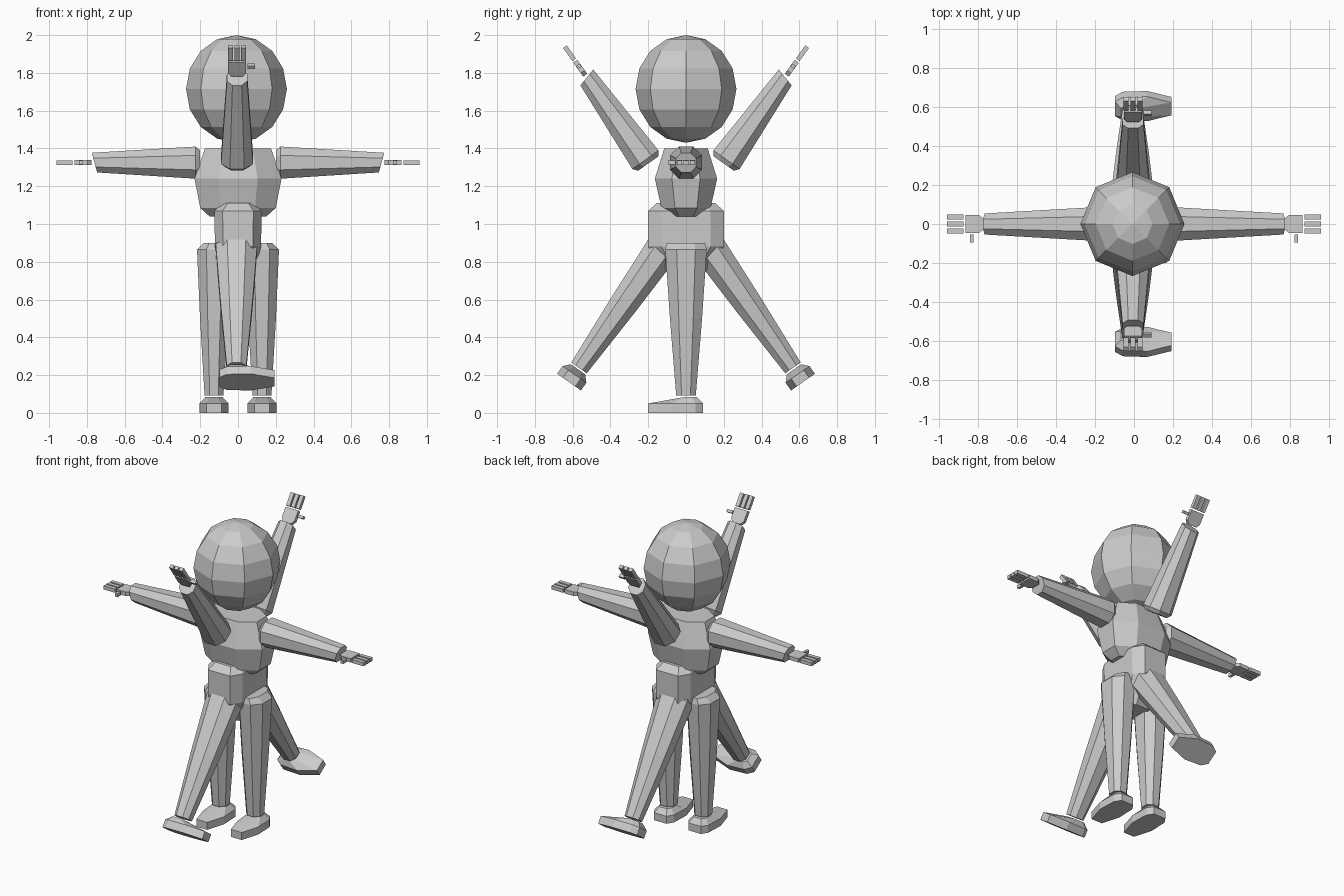
import bpy, bmesh
from math import radians
from mathutils import Matrix, Vector

cube = bpy.data.objects.get("Cube")
if cube:
    bpy.data.objects.remove(cube, do_unlink=True)

grey = bpy.data.materials.new("plain_grey")
grey.use_nodes = True
grey.diffuse_color = (0.6, 0.6, 0.6, 1)
grey.node_tree.nodes["Principled BSDF"].inputs["Base Color"].default_value = (0.6, 0.6, 0.6, 1)


def finish(name, bm, matrix):
    bm.transform(matrix)
    bmesh.ops.recalc_face_normals(bm, faces=bm.faces)
    mesh = bpy.data.meshes.new(name)
    bm.to_mesh(mesh)
    bm.free()
    mesh.materials.append(grey)
    obj = bpy.data.objects.new(name, mesh)
    bpy.context.collection.objects.link(obj)
    return obj


def bridge(bm, loops):
    """Skin a stack of equal loops and cap both ends."""
    rings = [[bm.verts.new(p) for p in loop] for loop in loops]
    for a, b in zip(rings, rings[1:]):
        for i in range(len(a)):
            j = (i + 1) % len(a)
            bm.faces.new((a[i], a[j], b[j], b[i]))
    bm.faces.new(rings[0][::-1])
    bm.faces.new(rings[-1])


def octagon(z, hx, hy, tilt=0, cut=0.45):
    pts = [(hx, -hy * cut), (hx, hy * cut), (hx * cut, hy), (-hx * cut, hy),
           (-hx, hy * cut), (-hx, -hy * cut), (-hx * cut, -hy), (hx * cut, -hy)]
    return [(x, y, z + tilt * x) for x, y in pts]


def loft(name, rings, matrix=Matrix()):
    bm = bmesh.new()
    bridge(bm, [octagon(*r) for r in rings])
    return finish(name, bm, matrix)


def slab(bm, outline, half):
    bridge(bm, [[(x, y, z) for x, y in outline] for z in (-half, half)])


def block(bm, x0, x1, y0, y1, half):
    slab(bm, [(x0, y0), (x1, y0), (x1, y1), (x0, y1)], half)


def arm(name, matrix):
    """Tapered arm along local +x, with a flat hand whose thumb points to -y."""
    along_x = Matrix.Rotation(radians(90), 4, 'Y')
    loft(name + "_arm", [(0, 0.065, 0.065), (0.025, 0.085, 0.085),
                         (0.56, 0.052, 0.054, -0.28)], matrix @ along_x)
    bm = bmesh.new()
    slab(bm, [(0.575, -0.03), (0.597, -0.047), (0.665, -0.047),
              (0.665, 0.047), (0.597, 0.047), (0.575, 0.03)], 0.013)
    for y in (-0.035, 0, 0.035):
        block(bm, 0.675, 0.76, y - 0.013, y + 0.013, 0.012)
    block(bm, 0.624, 0.642, -0.095, -0.055, 0.011)
    finish(name + "_hand", bm, matrix)


def leg(name, matrix):
    """Leg hanging down from the hip, with a foot whose toe points to -y."""
    loft(name + "_leg", [(-0.808, 0.05, 0.052), (-0.40, 0.074, 0.085),
                         (-0.035, 0.09, 0.11), (0, 0.055, 0.1)], matrix)
    sole = [(0.04, -0.2), (0.077, -0.075), (0.072, 0.05), (0.045, 0.09),
            (-0.045, 0.09), (-0.072, 0.05), (-0.077, -0.075), (-0.04, -0.2)]
    upper = [(x, y, -0.85) for x, y in sole]
    cuff = [(x * 0.6, max(y, -0.02) * 0.65, -0.817) for x, y in sole]
    bm = bmesh.new()
    bridge(bm, [[(x, y, -0.9) for x, y in sole], upper, cuff])
    finish(name + "_foot", bm, matrix)


# Head
bm = bmesh.new()
bmesh.ops.create_uvsphere(bm, u_segments=8, v_segments=8, radius=1)
finish("head", bm, Matrix.Translation((-0.008, 0, 1.715)) @ Matrix.Diagonal((0.267, 0.267, 0.285, 1)))

# Chest and pelvis
loft("chest", [(1.04, 0.15, 0.085), (1.085, 0.20, 0.13), (1.24, 0.23, 0.165), (1.40, 0.175, 0.115)])
loft("pelvis", [(0.72, 0.08, 0.08, 0, 0.6), (0.88, 0.122, 0.2, 0, 0.65),
                (1.07, 0.125, 0.2, 0, 0.65), (1.11, 0.085, 0.155, 0, 0.65)])

# Two poses share the body: upright facing front, and a quarter turn with limbs spread
quarter = Matrix.Rotation(radians(90), 4, 'Z')
for sign, side, end in ((1, "left", "back"), (-1, "right", "front")):
    mirror = Matrix.Diagonal((sign, 1, 1, 1))
    arm(side, mirror @ Matrix.Translation((0.2, 0, 1.325)))
    leg(side, mirror @ Matrix.Translation((0.127, 0, 0.9)))
    spread = quarter @ mirror
    arm(end, spread @ Matrix.Translation((0.2, 0.005, 1.32)) @ Matrix.Rotation(radians(-54.5), 4, 'Y'))
    leg(end, spread @ Matrix.Translation((0.103, 0.008, 0.9)) @ Matrix.Rotation(radians(-35), 4, 'Y'))
